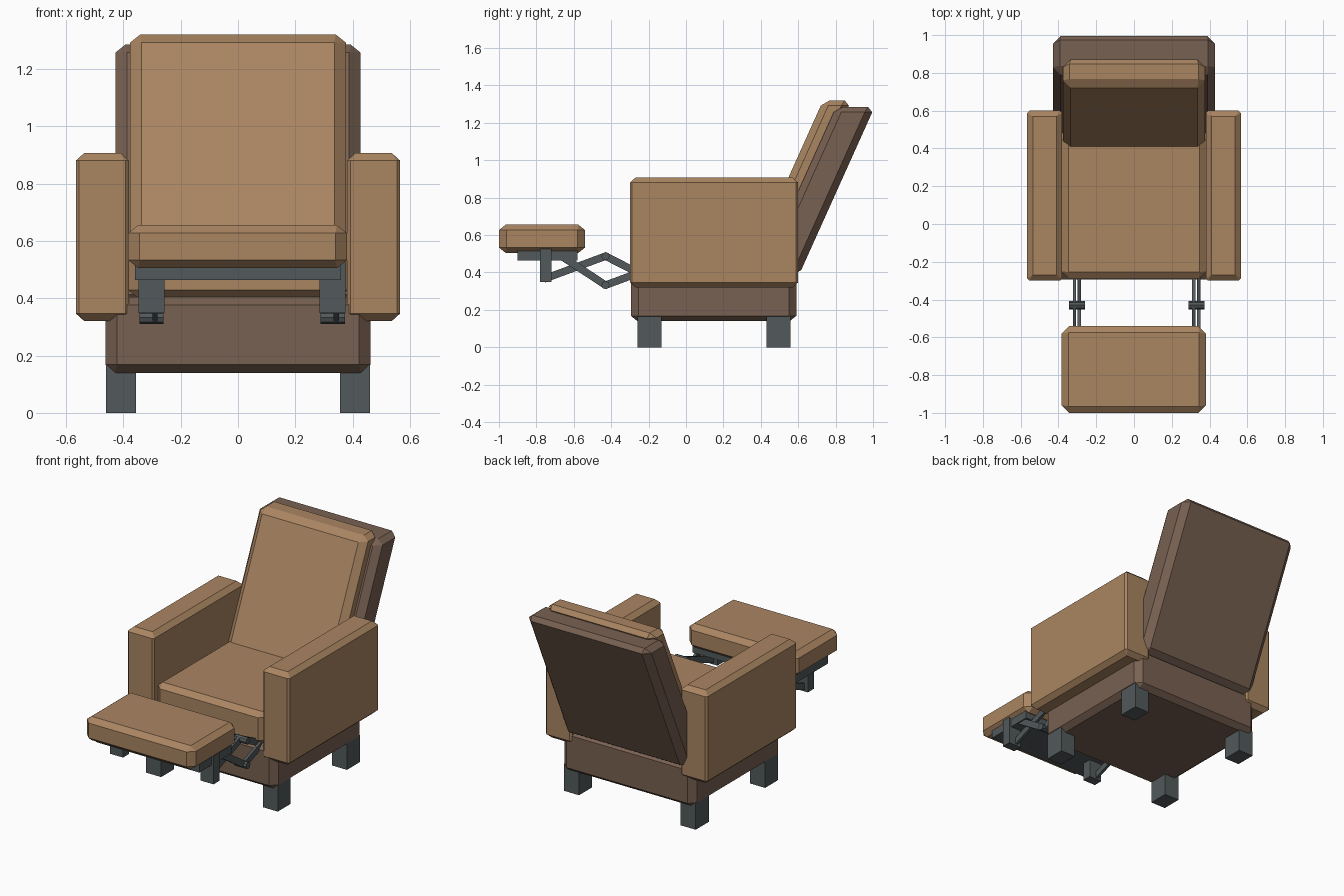
import bpy, bmesh, math
from mathutils import Vector, Matrix

if "Cube" in bpy.data.objects:
    bpy.data.objects.remove(bpy.data.objects["Cube"])


def material(name, rgb):
    m = bpy.data.materials.new(name)
    m.diffuse_color = (*rgb, 1)
    m.use_nodes = True
    m.node_tree.nodes["Principled BSDF"].inputs["Base Color"].default_value = m.diffuse_color
    return m


TAN = material("tan_leather", (0.40, 0.235, 0.12))
BROWN = material("brown_leather", (0.19, 0.12, 0.085))
METAL = material("dark_metal", (0.085, 0.1, 0.105))
SIGNS = [(a, b, c) for a in (-1, 1) for b in (-1, 1) for c in (-1, 1)]


def finish(name, bm, mat):
    bmesh.ops.recalc_face_normals(bm, faces=bm.faces)
    me = bpy.data.meshes.new(name)
    bm.to_mesh(me)
    bm.free()
    me.materials.append(mat)
    ob = bpy.data.objects.new(name, me)
    bpy.context.collection.objects.link(ob)
    return ob


def cushion(name, lo, hi, mat, upright=0.04, rim=0.035, drop=0.028, lean=0.0):
    """Chamfered box: upright edges, top/bottom rim inset and drop; lean shears it back."""
    mid = (Vector(lo) + Vector(hi)) / 2
    h = (Vector(hi) - Vector(lo)) / 2
    bm = bmesh.new()
    for sx, sy, sz in SIGNS:
        for x, y, z in ((h.x - rim, h.y - rim, h.z),
                        (h.x, h.y - upright, h.z - drop),
                        (h.x - upright, h.y, h.z - drop)):
            bm.verts.new((mid.x + sx * x, mid.y + sy * y + lean * sz * z, mid.z + sz * z))
    bmesh.ops.convex_hull(bm, input=bm.verts)
    bmesh.ops.dissolve_limit(bm, angle_limit=math.radians(1), verts=bm.verts, edges=bm.edges)
    return finish(name, bm, mat)


def block(name, lo, hi, mat):
    lo, hi = Vector(lo), Vector(hi)
    bm = bmesh.new()
    bmesh.ops.create_cube(bm, size=1, matrix=Matrix.Translation((lo + hi) / 2)
                          @ Matrix.Diagonal((*(hi - lo), 1)))
    return finish(name, bm, mat)


def bar(name, x, a, b, width=0.018, thick=0.04):
    """Flat linkage bar between two (y, z) points."""
    dy, dz = b[0] - a[0], b[1] - a[1]
    bm = bmesh.new()
    bmesh.ops.create_cube(bm, size=1, matrix=Matrix.Translation((x, (a[0] + b[0]) / 2, (a[1] + b[1]) / 2))
                          @ Matrix.Rotation(math.atan2(dz, dy), 4, 'X')
                          @ Matrix.Diagonal((width, math.hypot(dy, dz), thick, 1)))
    return finish(name, bm, METAL)


def pin(name, x, y, z, r=0.022, length=0.085):
    bm = bmesh.new()
    bmesh.ops.create_cone(bm, cap_ends=True, segments=8, radius1=r, radius2=r, depth=length,
                          matrix=Matrix.Translation((x, y, z)) @ Matrix.Rotation(math.pi / 2, 4, 'Y'))
    return finish(name, bm, METAL)


# Upholstered body
cushion("base", (-0.463, -0.295, 0.14), (0.463, 0.59, 0.405), BROWN)
cushion("seat", (-0.383, -0.29, 0.40), (0.383, 0.52, 0.60), TAN)
cushion("back_panel", (-0.428, 0.60, 0.385), (0.428, 0.806, 1.285), BROWN, lean=0.45)
cushion("back_cushion", (-0.376, 0.56, 0.55), (0.376, 0.71, 1.32), TAN, lean=0.45)
cushion("footrest", (-0.383, -1.0, 0.505), (0.38, -0.54, 0.655), TAN)

# Arms and legs on both sides
for s, side in ((-1, "left"), (1, "right")):
    x0, x1 = sorted((s * 0.38, s * 0.566))
    cushion(side + "_arm", (x0, -0.30, 0.32), (x1, 0.60, 0.907), TAN,
            upright=0.012, rim=0.03, drop=0.027)
    x0, x1 = sorted((s * 0.355, s * 0.46))
    block(side + "_front_leg", (x0, -0.26, 0), (x1, -0.132, 0.17), METAL)
    block(side + "_rear_leg", (x0, 0.43, 0), (x1, 0.56, 0.17), METAL)

# Footrest plate and scissor linkages
block("footrest_plate", (-0.36, -0.90, 0.464), (0.36, -0.58, 0.515), METAL)
for x, side in ((-0.302, "left"), (0.33, "right")):
    block(side + "_bracket", (x - 0.045, -0.78, 0.348), (x + 0.045, -0.72, 0.525), METAL)
    high, low = (-0.43, 0.487), (-0.43, 0.332)
    bar(side + "_lower_front_bar", x - 0.013, (-0.76, 0.365), high)
    bar(side + "_upper_rear_bar", x - 0.013, high, (-0.22, 0.38))
    bar(side + "_upper_front_bar", x + 0.013, (-0.67, 0.49), low)
    bar(side + "_lower_rear_bar", x + 0.013, low, (-0.22, 0.41))
    pin(side + "_upper_pin", x, *high)
    pin(side + "_lower_pin", x, *low)
